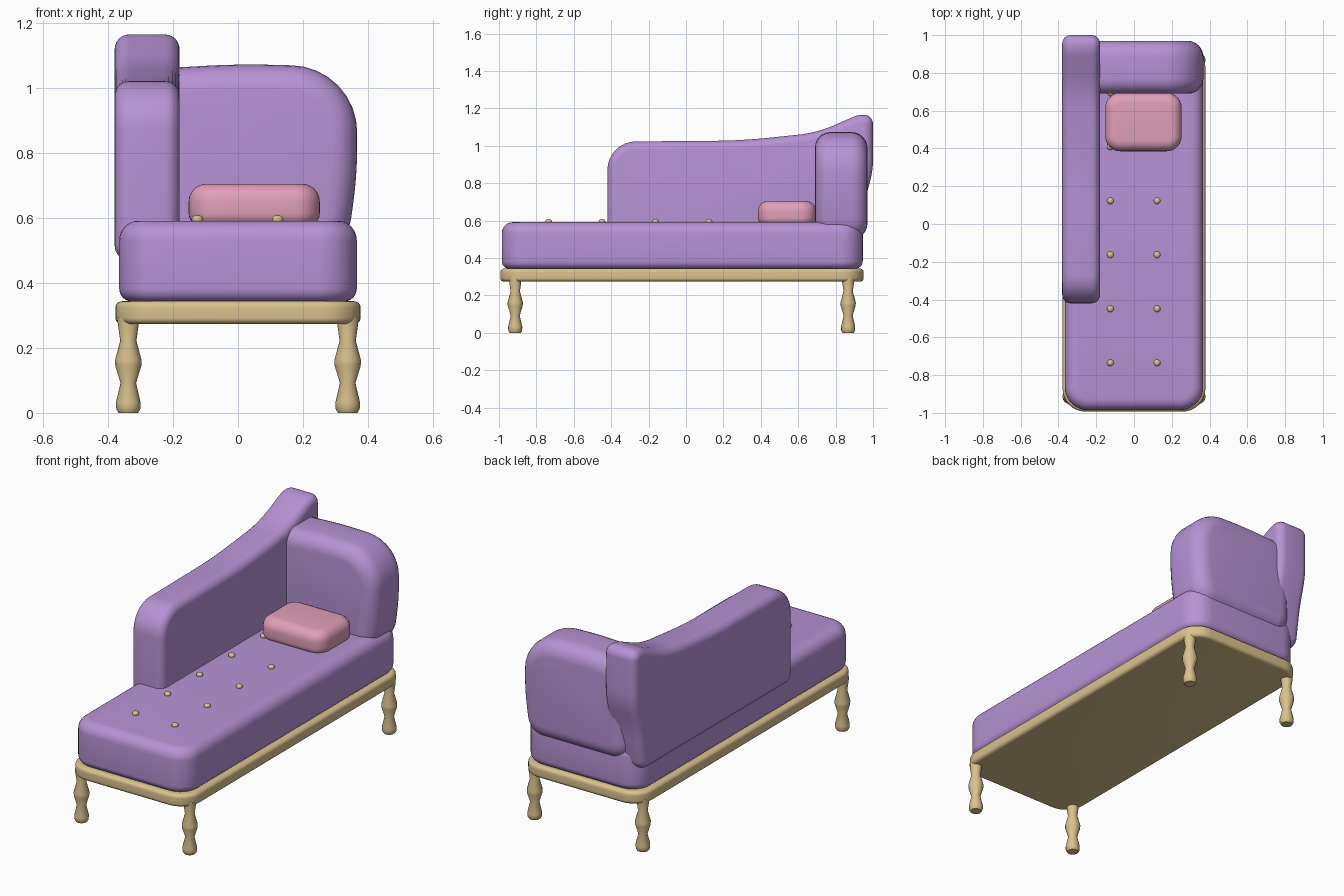
import bpy, bmesh, math
from mathutils import Vector

if "Cube" in bpy.data.objects:
    bpy.data.objects.remove(bpy.data.objects["Cube"])


def material(name, rgb):
    m = bpy.data.materials.new(name)
    m.diffuse_color = (*rgb, 1)
    m.use_nodes = True
    m.node_tree.nodes["Principled BSDF"].inputs["Base Color"].default_value = m.diffuse_color
    return m


PURPLE = material("purple fabric", (0.47, 0.29, 0.66))
PINK = material("pink fabric", (0.75, 0.35, 0.48))
WOOD = material("pale wood", (0.70, 0.54, 0.27))


def finish(name, bm, mat, angle=40):
    bmesh.ops.recalc_face_normals(bm, faces=bm.faces)
    mesh = bpy.data.meshes.new(name)
    bm.to_mesh(mesh)
    bm.free()
    mesh.materials.append(mat)
    ob = bpy.data.objects.new(name, mesh)
    bpy.context.collection.objects.link(ob)
    bpy.ops.object.select_all(action='DESELECT')
    ob.select_set(True)
    bpy.context.view_layer.objects.active = ob
    bpy.ops.object.shade_smooth_by_angle(angle=math.radians(angle))
    return ob


def rounded(corners, n=8):
    """Outline from (u, v, tangent length) corners, each replaced by an arc."""
    pts = []
    for i, (u, v, t) in enumerate(corners):
        c = Vector((u, v))
        a = (Vector(corners[i - 1][:2]) - c).normalized()
        b = (Vector(corners[(i + 1) % len(corners)][:2]) - c).normalized()
        w = math.sin(a.angle(b) / 2)
        for k in range(n + 1):
            s = k / n
            f0, f1, f2 = (1 - s) ** 2, 2 * w * s * (1 - s), s * s
            pts.append(((c + a * t) * f0 + c * f1 + (c + b * t) * f2) / (f0 + f1 + f2))
    return pts


def inset(pts, d):
    """Move a counter-clockwise outline inwards by d."""
    out = []
    for i, p in enumerate(pts):
        e0 = (p - pts[i - 1]).normalized()
        e1 = (pts[(i + 1) % len(pts)] - p).normalized()
        n0, n1 = Vector((-e0.y, e0.x)), Vector((-e1.y, e1.x))
        out.append(p + (n0 + n1) * (d / (1 + n0.dot(n1))))
    return out


def cushion(name, corners, lo, hi, b_lo, b_hi, axis, mat, n=6):
    """Extrude a rounded outline along an axis, with rolled edges."""
    place = {'x': lambda p, w: (w, p.x, p.y),
             'y': lambda p, w: (p.x, w, p.y),
             'z': lambda p, w: (p.x, p.y, w)}[axis]
    outline = rounded(corners)
    arc = [math.pi / 2 * k / n for k in range(n + 1)]
    levels = [(b_lo * (1 - math.sin(a)), lo + b_lo * (1 - math.cos(a))) for a in arc]
    levels += [(b_hi * (1 - math.sin(a)), hi - b_hi * (1 - math.cos(a))) for a in reversed(arc)]
    bm = bmesh.new()
    rings = [[bm.verts.new(place(p, w)) for p in inset(outline, d)] for d, w in levels]
    for r, s in zip(rings, rings[1:]):
        for i in range(len(r)):
            bm.faces.new((r[i - 1], r[i], s[i], s[i - 1]))
    bm.faces.new(rings[0][::-1])
    bm.faces.new(rings[-1])
    return finish(name, bm, mat)


def rect(x0, x1, y0, y1, r):
    return [(x0, y0, r), (x1, y0, r), (x1, y1, r), (x0, y1, r)]


# Wooden base frame and seat
cushion("base_frame", rect(-0.378, 0.378, -0.993, 0.95, 0.12), 0.274, 0.344, 0.02, 0.02, 'z', WOOD)
cushion("seat", rect(-0.366, 0.366, -0.985, 0.945, 0.12), 0.343, 0.592, 0.04, 0.06, 'z', PURPLE)

# Long side back, sweeping up towards the head end (outline listed clockwise, then reversed)
side = [(-0.42, 0.47, 0.05), (-0.42, 1.022, 0.15), (0.3, 1.028, 0.15), (0.7, 1.07, 0.1),
        (0.92, 1.166, 0.03), (1.0, 1.166, 0.049), (1.0, 0.87, 0.06), (0.955, 0.70, 0.06),
        (0.92, 0.47, 0.05)]
cushion("side_back", side[::-1], -0.38, -0.18, 0.045, 0.045, 'x', PURPLE)

# Head rest across the end
head = [(-0.3, 0.50, 0.1), (0.335, 0.50, 0.1), (0.368, 0.74, 0.1), (0.366, 1.066, 0.2),
        (0.0, 1.075, 0.1), (-0.3, 1.058, 0.1)]
cushion("head_rest", head, 0.69, 0.97, 0.08, 0.085, 'y', PURPLE)

# Small pillow
cushion("pillow", rect(-0.152, 0.252, 0.385, 0.695, 0.08), 0.575, 0.706, 0.04, 0.055, 'z', PINK)

# Seat buttons
for i in range(6):
    for x in (-0.125, 0.122):
        bm = bmesh.new()
        bmesh.ops.create_uvsphere(bm, u_segments=12, v_segments=8, radius=0.018)
        bmesh.ops.scale(bm, vec=(1, 1, 0.75), verts=bm.verts)
        bmesh.ops.translate(bm, vec=(x, -0.735 + 0.286 * i, 0.596), verts=bm.verts)
        finish("button", bm, WOOD, 60)

# Turned legs
LEG = [(0.030, 0), (0.037, 0.012), (0.038, 0.032), (0.024, 0.092), (0.040, 0.145),
       (0.041, 0.162), (0.025, 0.222), (0.033, 0.280), (0.033, 0.296)]
for y, end in ((-0.913, "front"), (0.867, "back")):
    for x, hand in ((-0.338, "left"), (0.338, "right")):
        bm = bmesh.new()
        rings = [[bm.verts.new((x + r * math.cos(math.tau * k / 16),
                                y + r * math.sin(math.tau * k / 16), z)) for k in range(16)]
                 for r, z in LEG]
        for a, b in zip(rings, rings[1:]):
            for k in range(16):
                bm.faces.new((a[k - 1], a[k], b[k], b[k - 1]))
        bm.faces.new(rings[0][::-1])
        bm.faces.new(rings[-1])
        finish(f"{end}_{hand}_leg", bm, WOOD, 50)
